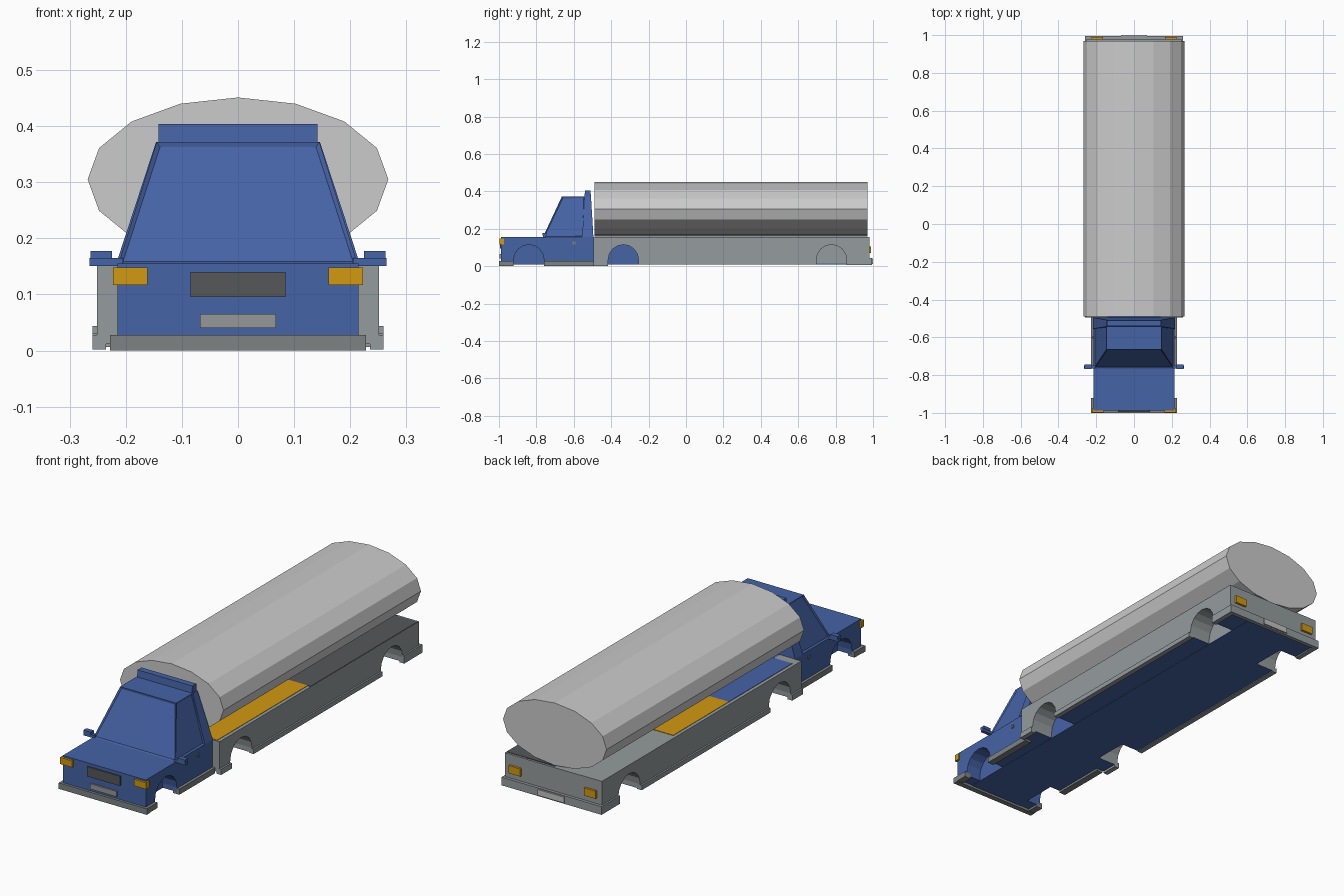
import bpy, bmesh, math

if "Cube" in bpy.data.objects:
    bpy.data.objects.remove(bpy.data.objects["Cube"])


def mat(name, r, g, b):
    m = bpy.data.materials.new(name)
    m.diffuse_color = (r, g, b, 1)
    m.use_nodes = True
    m.node_tree.nodes["Principled BSDF"].inputs["Base Color"].default_value = m.diffuse_color
    return m


BLUE = mat("cab_blue", 0.06, 0.125, 0.38)
SILVER = mat("tank_silver", 0.60, 0.60, 0.60)
GREY = mat("chassis_grey", 0.30, 0.33, 0.34)
TRIM = mat("bumper_grey", 0.21, 0.225, 0.23)
PLATE = mat("plate_grey", 0.30, 0.31, 0.32)
WHITE = mat("rear_plate_pale", 0.55, 0.55, 0.55)
AMBER = mat("lamp_amber", 0.65, 0.32, 0.006)
DARK = mat("grille_dark", 0.09, 0.095, 0.10)


def finish(name, bm, *mats):
    bmesh.ops.recalc_face_normals(bm, faces=bm.faces)
    me = bpy.data.meshes.new(name)
    bm.to_mesh(me)
    bm.free()
    for m in mats:
        me.materials.append(m)
    ob = bpy.data.objects.new(name, me)
    bpy.context.collection.objects.link(ob)
    return ob


def extrude(bm, pts, vec):
    f = bm.faces.new([bm.verts.new(p) for p in pts])
    new = bmesh.ops.extrude_face_region(bm, geom=[f])["geom"]
    bmesh.ops.translate(bm, vec=vec, verts=[v for v in new if isinstance(v, bmesh.types.BMVert)])


def hexa(name, z0, z1, bottom, top, m, inset=()):
    """Tapered block: bottom and top are (x0, x1, y0, y1); faces facing 'inset' get a sunk panel."""
    bm = bmesh.new()
    rings = []
    for z, (x0, x1, y0, y1) in ((z0, bottom), (z1, top)):
        rings.append([bm.verts.new(p) for p in ((x0, y0, z), (x1, y0, z), (x1, y1, z), (x0, y1, z))])
    bm.faces.new(rings[0])
    bm.faces.new(rings[1])
    sides = [bm.faces.new((rings[0][i], rings[0][(i + 1) % 4], rings[1][(i + 1) % 4], rings[1][i]))
             for i in range(4)]
    bmesh.ops.recalc_face_normals(bm, faces=bm.faces)
    for i in inset:
        bmesh.ops.inset_individual(bm, faces=[sides[i]], thickness=0.010, depth=-0.005)
    return finish(name, bm, m)


def box(name, x0, x1, y0, y1, z0, z1, m):
    return hexa(name, z0, z1, (x0, x1, y0, y1), (x0, x1, y0, y1), m)


def pair(name, x0, x1, *rest):
    box(name + "_right", x0, x1, *rest)
    box(name + "_left", -x1, -x0, *rest)


def arch(yc, r=0.081, zc=0.034, n=8):
    """Wheel arch outline running from front to back along the sill."""
    arc = [(yc - r * math.cos(math.pi * i / n), zc + r * math.sin(math.pi * i / n)) for i in range(n + 1)]
    return [(yc - r, 0.012)] + arc + [(yc + r, 0.012)]


def side_panels(name, y0, y1, arches, x_in, x_out, m):
    """Body side with wheel arches, blue on its underside."""
    pts = [(y0, 0.155), (y0, 0.012)] + [p for a in arches for p in arch(a)] + [(y1, 0.012), (y1, 0.155)]
    for s, side in ((1, "right"), (-1, "left")):
        bm = bmesh.new()
        extrude(bm, [(s * x_in, y, z) for y, z in pts], (s * (x_out - x_in), 0, 0))
        bmesh.ops.recalc_face_normals(bm, faces=bm.faces)
        for f in bm.faces:
            f.material_index = int(f.normal.z < -0.9 and f.calc_center_median().z < 0.02)
        finish(f"{name}_{side}", bm, m, BLUE)


# tank: 16-sided oval cylinder
bm = bmesh.new()
extrude(bm, [(0.268 * math.cos(math.tau * i / 16), -0.49, 0.305 + 0.146 * math.sin(math.tau * i / 16))
             for i in range(16)], (0, 1.46, 0))
finish("tank", bm, SILVER)

# lower bodies: arched sides around a central core
side_panels("cab_side", -0.988, -0.495, [-0.84], 0.14, 0.215, BLUE)
side_panels("chassis_side", -0.495, 0.98, [-0.335, 0.778], 0.14, 0.251, GREY)
box("cab_core", -0.14, 0.14, -0.988, -0.495, 0.014, 0.155, BLUE)
box("chassis_core_front", -0.14, 0.14, -0.495, 0.2, 0.014, 0.154, BLUE)
box("chassis_core_rear", -0.14, 0.14, 0.2, 0.98, 0.014, 0.154, GREY)
box("floor", -0.14, 0.14, -0.985, 0.975, 0.010, 0.014, BLUE)

# coloured deck plates under the tank
for name, x0, x1, y0, y1, m in (("right_front", 0, 0.235, -0.49, 0.18, AMBER),
                                ("right_rear", 0, 0.25, 0.18, 0.97, DARK),
                                ("left_front", -0.235, 0, -0.45, 0.02, BLUE),
                                ("left_middle", -0.235, 0, 0.02, 0.43, AMBER)):
    box("deck_" + name, x0, x1, y0, y1, 0.154, 0.157, m)

# cabin with sunk windscreen and side windows
hexa("cabin", 0.155, 0.372, (-0.213, 0.213, -0.765, -0.545), (-0.145, 0.145, -0.664, -0.54), BLUE, (0, 1, 3))
hexa("cabin_rear_frame", 0.155, 0.372, (-0.217, 0.217, -0.555, -0.495), (-0.146, 0.146, -0.543, -0.508), BLUE)
hexa("roof_board", 0.372, 0.404, (-0.142, 0.142, -0.543, -0.508), (-0.142, 0.142, -0.54, -0.511), BLUE)

# mirrors and door handles
pair("mirror_arm", 0.205, 0.265, -0.765, -0.748, 0.151, 0.165, BLUE)
pair("mirror_head", 0.225, 0.263, -0.768, -0.745, 0.163, 0.177, BLUE)
pair("door_handle", 0.212, 0.219, -0.608, -0.592, 0.117, 0.131, TRIM)

# front fittings
box("front_bumper", -0.228, 0.228, -1.0, -0.975, 0, 0.028, TRIM)
pair("headlamp", 0.161, 0.223, -0.998, -0.974, 0.117, 0.148, AMBER)
box("grille", -0.085, 0.085, -0.995, -0.987, 0.095, 0.140, DARK)
box("front_plate", -0.068, 0.068, -0.996, -0.987, 0.040, 0.065, PLATE)

# side skirts between the wheel arches
for i, (y0, y1) in enumerate(((-0.985, -0.921), (-0.759, -0.495))):
    pair(f"cab_skirt_{i}", 0.195, 0.228, y0, y1, 0.002, 0.028, TRIM)
for i, (y0, y1, z0, z1) in enumerate(((-0.495, -0.416, 0.002, 0.028), (-0.254, 0.697, 0.008, 0.030),
                                      (0.859, 0.985, 0.006, 0.044))):
    pair(f"chassis_skirt_{i}", 0.235, 0.259, y0, y1, z0, z1, GREY)

# rear fittings
box("rear_bumper", -0.259, 0.259, 0.975, 0.994, 0.006, 0.044, GREY)
pair("tail_lamp", 0.165, 0.225, 0.976, 0.990, 0.070, 0.106, AMBER)
box("rear_plate", -0.068, 0.068, 0.993, 1.0, 0.012, 0.040, WHITE)
